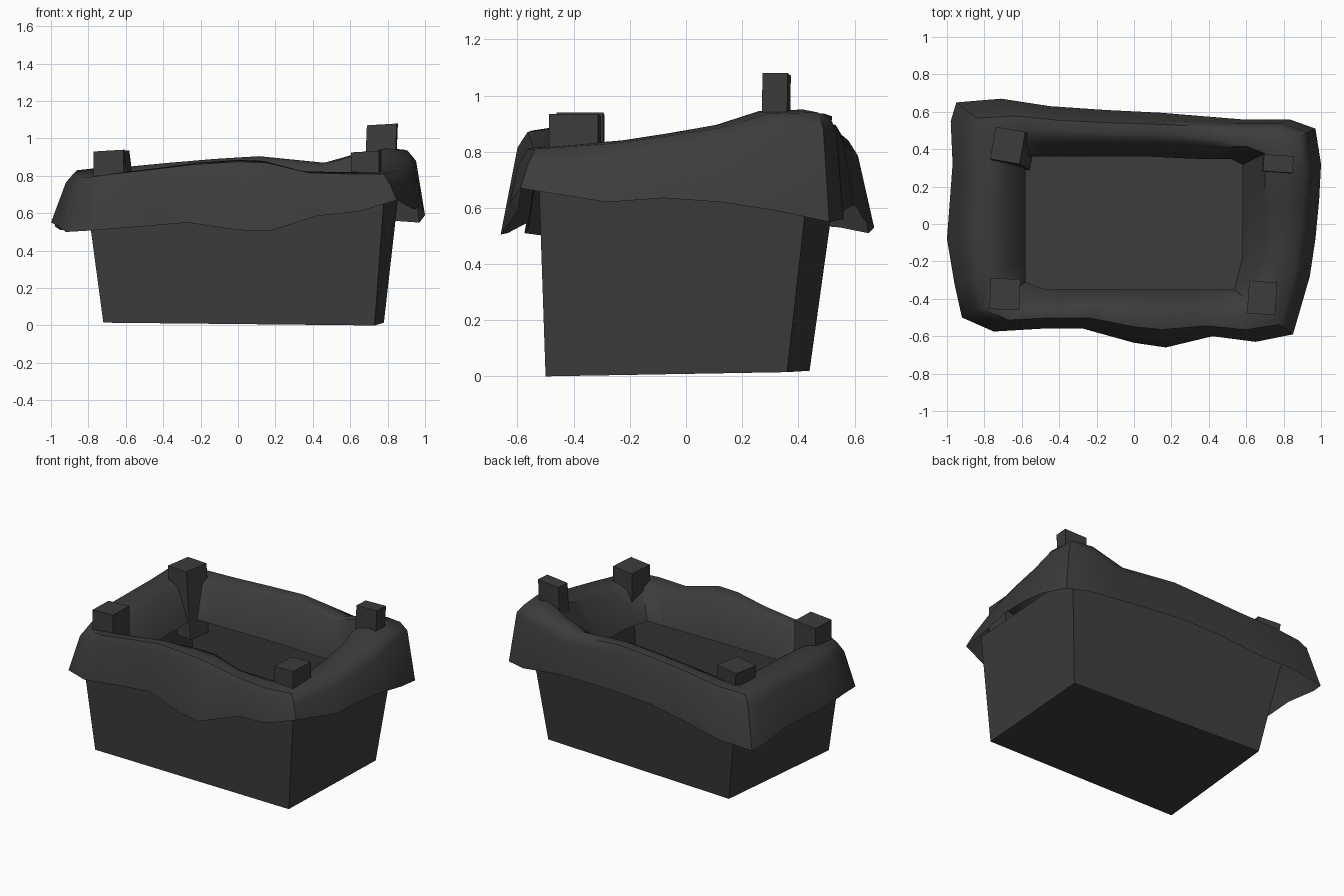
import bpy, bmesh, math
from mathutils import Vector

if "Cube" in bpy.data.objects:
    bpy.data.objects.remove(bpy.data.objects["Cube"])

# Dark grey shared by all parts
dark = bpy.data.materials.new("dark_grey")
dark.diffuse_color = (.045, .045, .045, 1)
dark.use_nodes = True
dark.node_tree.nodes["Principled BSDF"].inputs["Base Color"].default_value = dark.diffuse_color


def finish(name, bm):
    bmesh.ops.recalc_face_normals(bm, faces=bm.faces)
    me = bpy.data.meshes.new(name)
    bm.to_mesh(me)
    bm.free()
    me.materials.append(dark)
    ob = bpy.data.objects.new(name, me)
    bpy.context.collection.objects.link(ob)
    return ob


def hexahedron(bm, bottom, top):
    """Closed six-sided block; returns the top face."""
    b = [bm.verts.new(p) for p in bottom]
    t = [bm.verts.new(p) for p in top]
    bm.faces.new(b[::-1])
    for i in range(4):
        j = (i + 1) % 4
        bm.faces.new((b[i], b[j], t[j], t[i]))
    lid = bm.faces.new(t)
    bm.normal_update()
    return lid


def clamp(v, lo, hi):
    return max(lo, min(hi, v))


# Flared, slightly crooked box, hollowed from the top
bm = bmesh.new()
lid = hexahedron(
    bm,
    [(-.72, -.50, .015), (.73, -.50, 0), (.78, .36, .015), (-.63, .44, .02)],
    [(-.80, -.515, .61), (.785, -.525, .73), (.86, .44, .72), (-.75, .535, .70)])
bmesh.ops.inset_individual(bm, faces=[lid], thickness=.1)
ext = bmesh.ops.extrude_discrete_faces(bm, faces=[lid])
for v in ext["faces"][0].verts:
    v.co = Vector((v.co.x * .9, v.co.y * .92, .05))
finish("box", bm)

# Draped cloth: hem x, hem y, hem height, crest height around the rim
hem = [
    (-.95, .65, .51, .84), (-.71, .67, .53, .85), (-.45, .63, .56, .87),
    (-.16, .61, .60, .89), (.14, .595, .61, .905), (.57, .56, .59, .87),
    (.83, .56, .56, .93), (.97, .51, .55, .95), (1.0, .32, .59, .945),
    (.99, .13, .62, .895), (.97, -.08, .635, .865), (.94, -.28, .62, .84),
    (.85, -.59, .67, .82), (.65, -.63, .61, .82), (.42, -.60, .585, .825),
    (.17, -.66, .505, .88), (0, -.635, .51, .885), (-.27, -.56, .55, .87),
    (-.50, -.56, .53, .845), (-.75, -.575, .51, .82), (-.92, -.50, .50, .80),
    (-.96, -.32, .53, .82), (-1.0, -.08, .55, .83), (-.97, .32, .55, .84),
    (-.98, .55, .53, .84)]
bm = bmesh.new()
rings = []
for x, y, zh, zc in hem:
    outer = Vector((x, y, 0))
    lip = Vector((clamp(x * .73, -.68, .70), clamp(y * .74, -.42, .44), 0))
    low = Vector((clamp(x * .63, -.58, .58), clamp(y * .62, -.35, .36), .61))
    full = .09 if x > .4 else 0  # fuller on the right side
    section = [outer + Vector((0, 0, zh))]
    for t, drop in ((.75 + full, .065), (.6 + full, .01), (.3, 0), (0, .025)):
        section.append(lip.lerp(outer, t) + Vector((0, 0, zc - drop)))
    section.append(low)
    rings.append([bm.verts.new(p) for p in section])
for a, b in zip(rings, rings[1:] + rings[:1]):
    for k in range(len(a) - 1):
        bm.faces.new((a[k], b[k], b[k + 1], a[k + 1]))
cloth = finish("draped_cloth", bm)
bpy.context.view_layer.objects.active = cloth
cloth.select_set(True)
bpy.ops.object.shade_smooth_by_angle(angle=math.radians(50))

# Corner posts: name, centre, size, foot and top height, turn, inward lean of the foot
posts = [
    ("front_left_post", -.69, -.375, .16, .165, .6, .935, -2, 1),
    ("front_right_post", .685, -.395, .15, .175, .6, .93, -4, 1),
    ("back_right_post", .772, .323, .16, .09, .7, 1.075, -4, .98),
    ("back_left_post", -.675, .42, .16, .175, .5, .93, -10, .92)]
for name, cx, cy, w, d, foot, top, turn, lean in posts:
    bm = bmesh.new()
    c, s = math.cos(math.radians(turn)), math.sin(math.radians(turn))
    plan = [(i * w / 2, j * d / 2) for i, j in ((-1, -1), (1, -1), (1, 1), (-1, 1))]
    plan = [(x * c - y * s, x * s + y * c) for x, y in plan]
    hexahedron(
        bm,
        [(cx * lean + x, cy * lean + y, foot) for x, y in plan],
        [(cx + x, cy + y, top + .06 * x) for x, y in plan])
    finish(name, bm)
